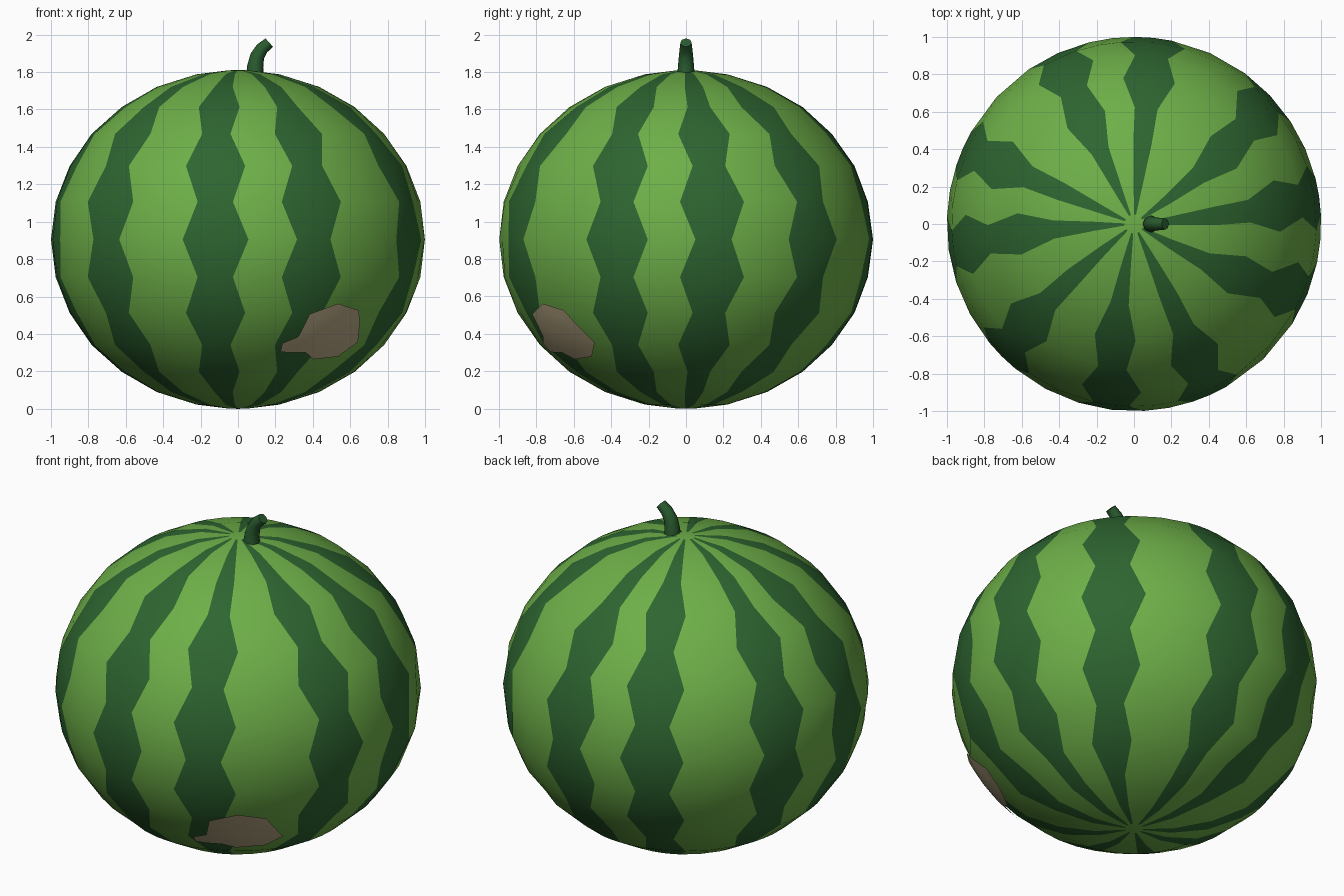
import bpy, bmesh, math
from mathutils import Vector

if "Cube" in bpy.data.objects:
    bpy.data.objects.remove(bpy.data.objects["Cube"])

RZ = 0.905          # vertical radius and centre height; horizontal radius is 1
RINGS = 14


def material(name, rgb):
    m = bpy.data.materials.new(name)
    m.diffuse_color = (*rgb, 1)
    m.use_nodes = True
    m.node_tree.nodes["Principled BSDF"].inputs["Base Color"].default_value = m.diffuse_color
    return m


LIGHT = material("light_green_rind", (0.155, 0.43, 0.065))
DARK = material("dark_green_stripe", (0.027, 0.13, 0.03))
TAN = material("tan_ground_spot", (0.48, 0.39, 0.23))
STEM = material("stem_green", (0.022, 0.105, 0.028))


def finish(bm, name, mats, angle):
    bmesh.ops.recalc_face_normals(bm, faces=bm.faces)
    me = bpy.data.meshes.new(name)
    bm.to_mesh(me)
    bm.free()
    for m in mats:
        me.materials.append(m)
    ob = bpy.data.objects.new(name, me)
    bpy.context.collection.objects.link(ob)
    bpy.context.view_layer.objects.active = ob
    ob.select_set(True)
    bpy.ops.object.shade_smooth_by_angle(angle=math.radians(angle))
    ob.select_set(False)
    return ob


def bridge(bm, a, b, index=lambda j: 0):
    n = len(a)
    for j in range(n):
        f = bm.faces.new((a[j], a[(j + 1) % n], b[(j + 1) % n], b[j]))
        f.material_index = index(j)


# Rind: stripe angle at the equator, and how far it drifts toward the poles
stripes = [(8.5, -3.5), (43.5, -8), (84, 0), (114, 1), (156, 0),
           (188, -5), (225, -5), (263, -4), (294, 2), (338, -7)]


def edges(i, k, lat):
    """Left, centre and right angle of stripe i on ring k."""
    c, drift = stripes[i % 10]
    c += drift * math.sin(lat) ** 2 + 360 * (i // 10)
    wide = (k + i) % 2 == 1          # neighbouring stripes zigzag in opposite phase
    half = 6.5 if abs(k) > 4 else (10.2 if wide else 5.6)
    return c - half, c, c + half


bm = bmesh.new()
rings = []
lats = [(k, k * math.pi / RINGS) for k in range(-6, 7)]
lats = [(-6, -math.pi / 2 + 0.05)] + lats + [(6, math.pi / 2 - 0.05)]
for k, lat in lats:
    ring = []
    for i in range(10):
        left, mid, right = edges(i, k, lat)
        gap = (right + edges(i + 1, k, lat)[0]) / 2
        for a in (left, mid, right, gap):
            t = math.radians(a)
            ring.append(bm.verts.new((math.cos(lat) * math.cos(t),
                                      math.cos(lat) * math.sin(t),
                                      RZ + RZ * math.sin(lat))))
    rings.append(ring)
for a, b in zip(rings, rings[1:]):
    bridge(bm, a, b, lambda j: 1 if j % 4 < 2 else 0)
for ring, z in ((rings[0], 0), (rings[-1], 2 * RZ)):
    pole = bm.verts.new((0, 0, z))
    for j in range(len(ring)):
        bm.faces.new((ring[j], ring[(j + 1) % len(ring)], pole))
finish(bm, "melon_rind", [LIGHT, DARK], 60)

# Ground spot: thin irregular plate following the front right of the rind
outline = [(.225, .31), (.235, .355), (.32, .39), (.38, .51), (.53, .565), (.64, .53),
           (.645, .46), (.635, .36), (.53, .285), (.40, .27), (.36, .305), (.28, .305)]
centre = Vector((.48, .41))


def on_rind(p, lift=1.009):
    x, z = p
    y = -math.sqrt(1 - x * x - ((z - RZ) / RZ) ** 2)
    return (x * lift, y * lift, RZ + (z - RZ) * lift)


bm = bmesh.new()
levels = [[bm.verts.new(on_rind(centre.lerp(Vector(p), s))) for p in outline]
          for s in (1, 0.67, 0.33)]
for a, b in zip(levels, levels[1:]):
    bridge(bm, a, b)
bm.faces.new(levels[-1])
spot = finish(bm, "ground_spot", [TAN], 60)
# make the plate face outward
if sum((p.normal.dot(p.center - Vector((0, 0, RZ))) for p in spot.data.polygons)) < 0:
    spot.data.flip_normals()

# Stem: tapered tube bending toward +x; rows are x, z, radius, tilt from upright
bm = bmesh.new()
tube = []
for x, z, r, tilt in [(.09, 1.77, .048, 0), (.092, 1.83, .043, 5), (.103, 1.885, .038, 20),
                      (.128, 1.925, .034, 38), (.167, 1.957, .030, 48)]:
    t = math.radians(tilt)
    tube.append([bm.verts.new((x + r * math.cos(a) * math.cos(t), r * math.sin(a),
                               z - r * math.cos(a) * math.sin(t)))
                 for a in (j * math.tau / 8 for j in range(8))])
for a, b in zip(tube, tube[1:]):
    bridge(bm, a, b)
bm.faces.new(tube[0])
bm.faces.new(tube[-1])
finish(bm, "stem", [STEM], 50)
